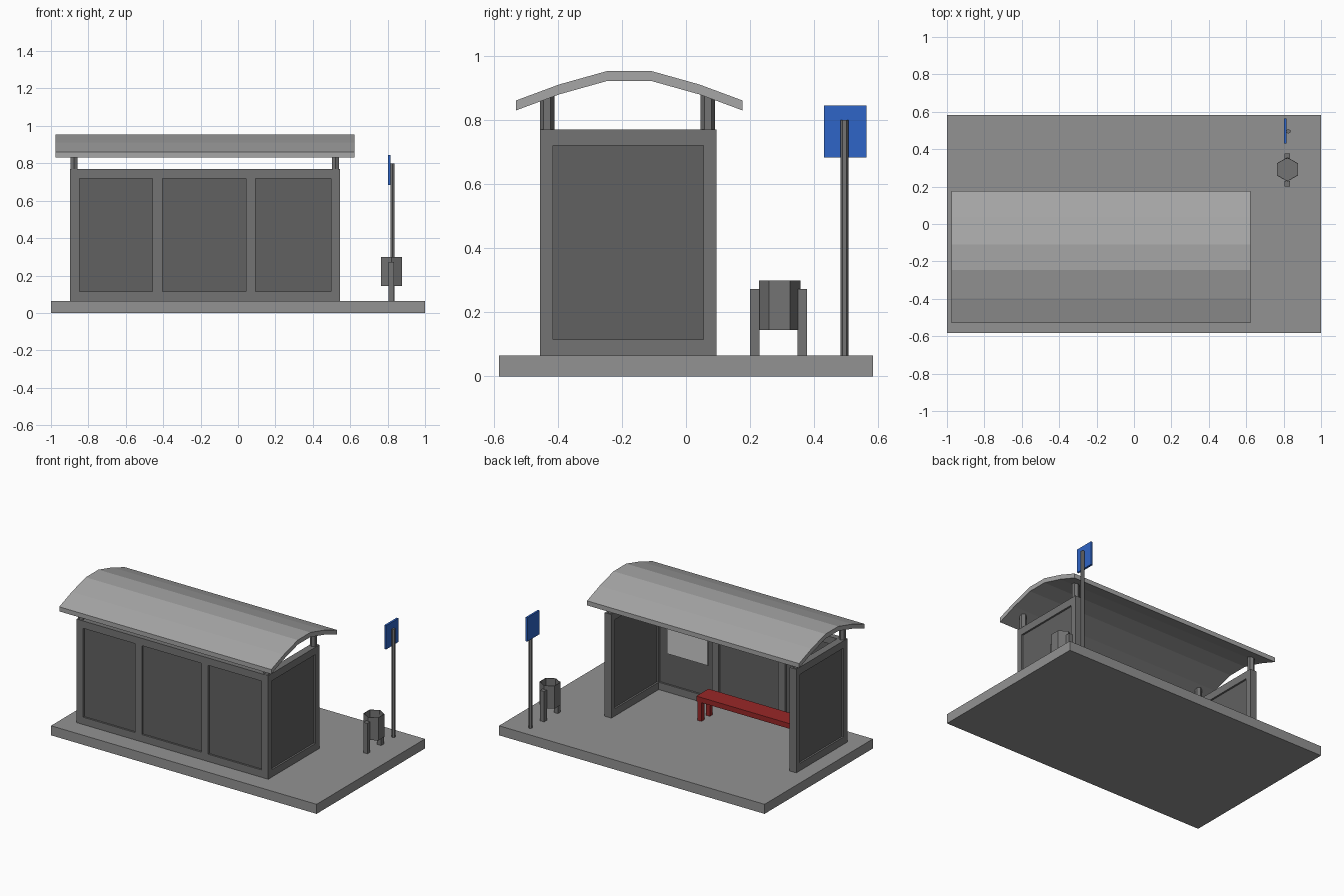
import bpy, bmesh
from mathutils import Matrix

if "Cube" in bpy.data.objects:
    bpy.data.objects.remove(bpy.data.objects["Cube"])


def material(name, r, g=None, b=None):
    m = bpy.data.materials.new(name)
    m.diffuse_color = (r, r if g is None else g, r if b is None else b, 1)
    m.use_nodes = True
    m.node_tree.nodes["Principled BSDF"].inputs["Base Color"].default_value = m.diffuse_color
    return m


def finish(name, bm, mat):
    bmesh.ops.recalc_face_normals(bm, faces=bm.faces)
    me = bpy.data.meshes.new(name)
    bm.to_mesh(me)
    bm.free()
    ob = bpy.data.objects.new(name, me)
    bpy.context.collection.objects.link(ob)
    me.materials.append(mat)
    return ob


def boxes(name, spans, mat):
    """One object from boxes given as (x0, x1, y0, y1, z0, z1)."""
    bm = bmesh.new()
    for x0, x1, y0, y1, z0, z1 in spans:
        m = (Matrix.Translation(((x0 + x1) / 2, (y0 + y1) / 2, (z0 + z1) / 2))
             @ Matrix.Diagonal((x1 - x0, y1 - y0, z1 - z0, 1)))
        bmesh.ops.create_cube(bm, size=1, matrix=m)
    return finish(name, bm, mat)


def hex_prism(name, x, y, r, z0, z1, mat, wall=0):
    """Six-sided prism with corners on +-y; wall > 0 hollows it from the top."""
    bm = bmesh.new()
    bmesh.ops.create_cone(bm, cap_ends=True, segments=6, radius1=r, radius2=r,
                          depth=z1 - z0, matrix=Matrix.Translation((x, y, (z0 + z1) / 2)))
    if wall:
        bm.normal_update()
        top = max(bm.faces, key=lambda f: f.calc_center_median().z)
        bmesh.ops.inset_region(bm, faces=[top], thickness=wall)
        new = bmesh.ops.extrude_face_region(bm, geom=[top])['geom']
        if top.is_valid:
            bmesh.ops.delete(bm, geom=[top], context='FACES_ONLY')
        verts = [v for v in new if isinstance(v, bmesh.types.BMVert)]
        bmesh.ops.translate(bm, verts=verts, vec=(0, 0, -(z1 - z0 - 0.01)))
    return finish(name, bm, mat)


red = material("bench_red", 0.32, 0.021, 0.021)
blue = material("sign_blue", 0.028, 0.13, 0.57)
concrete = material("pavement_grey", 0.29)
roof_grey = material("roof_grey", 0.38)
metal = material("frame_grey", 0.175)
glass = material("panel_grey", 0.12)
paper = material("poster_grey", 0.55)

# Pavement
G = 0.065
boxes("pavement", [(-1, 1, -0.583, 0.583, 0, G)], concrete)

# Side walls: frame and recessed panel
Y0, Y1, TOP = -0.455, 0.095, 0.77
X0, X1, T = -0.897, 0.546, 0.05
P0, P1 = 0.115, 0.72
for side, xa in (("left", X0), ("right", X1 - T)):
    xb = xa + T
    boxes(side + "_wall_frame", [
        (xa, xb, Y0, Y0 + 0.04, G, TOP), (xa, xb, Y1 - 0.04, Y1, G, TOP),
        (xa, xb, Y0 + 0.04, Y1 - 0.04, G, P0), (xa, xb, Y0 + 0.04, Y1 - 0.04, P1, TOP)], metal)
    boxes(side + "_wall_panel", [(xa + 0.012, xb - 0.012, Y0 + 0.035, Y1 - 0.035,
                                  P0 - 0.005, P1 + 0.005)], glass)

# Rear wall: rails, two mullions and recessed panels
YB = Y0 + 0.04
A, B = X0 + T, X1 - T
boxes("rear_wall_frame", [
    (A, B, Y0, YB, G, P0), (A, B, Y0, YB, P1, TOP),
    (-0.456, -0.404, Y0, YB, P0, P1), (0.044, 0.094, Y0, YB, P0, P1)], metal)
for i, (xa, xb) in enumerate(((A, -0.456), (-0.404, 0.044), (0.094, B))):
    boxes(f"rear_wall_panel_{i + 1}", [(xa, xb, Y0 + 0.012, YB - 0.012, P0, P1)], glass)
boxes("poster", [(0.13, 0.435, YB - 0.012, YB - 0.004, 0.324, 0.68)], paper)

# Roof posts
for sx, x in (("left", -0.876), ("right", 0.521)):
    for sy, y in (("rear", -0.433), ("open", 0.068)):
        hex_prism(f"roof_post_{sx}_{sy}", x, y, 0.022, TOP, 0.878, metal)

# Arched roof: profile extruded along x
arch = [(-0.353, 0.861), (-0.218, 0.911), (-0.068, 0.953)]
arch += [(-y, z) for y, z in reversed(arch)]
outline = arch + [(y, z - 0.031) for y, z in reversed(arch)]
bm = bmesh.new()
rings = [[bm.verts.new((x, y - 0.177, z)) for y, z in outline] for x in (-0.975, 0.622)]
n, last = len(outline), len(arch) - 1
for i in range(n):
    j = (i + 1) % n
    bm.faces.new((rings[0][i], rings[0][j], rings[1][j], rings[1][i]))
for r in rings:
    for i in range(last):
        bm.faces.new((r[i], r[i + 1], r[n - 2 - i], r[n - 1 - i]))
finish("arched_roof", bm, roof_grey)

# Bench
boxes("bench_seat", [(-0.78, 0.048, -0.31, -0.18, 0.195, 0.23)], red)
boxes("bench_legs", [(x, x + 0.03, y, y + 0.03, G, 0.195)
                     for x in (-0.775, 0.013) for y in (-0.305, -0.215)], red)

# Litter bin on two legs
hex_prism("litter_bin", 0.82, 0.292, 0.065, 0.145, 0.30, metal, wall=0.004)
for name, y in (("bin_leg_near", 0.20), ("bin_leg_far", 0.348)):
    boxes(name, [(0.804, 0.834, y, y + 0.03, G, 0.272)], metal)

# Stop sign post and plate
hex_prism("sign_pole", 0.825, 0.495, 0.0125, G, 0.80, metal)
boxes("sign_plate", [(0.801, 0.815, 0.43, 0.563, 0.683, 0.845)], blue)
